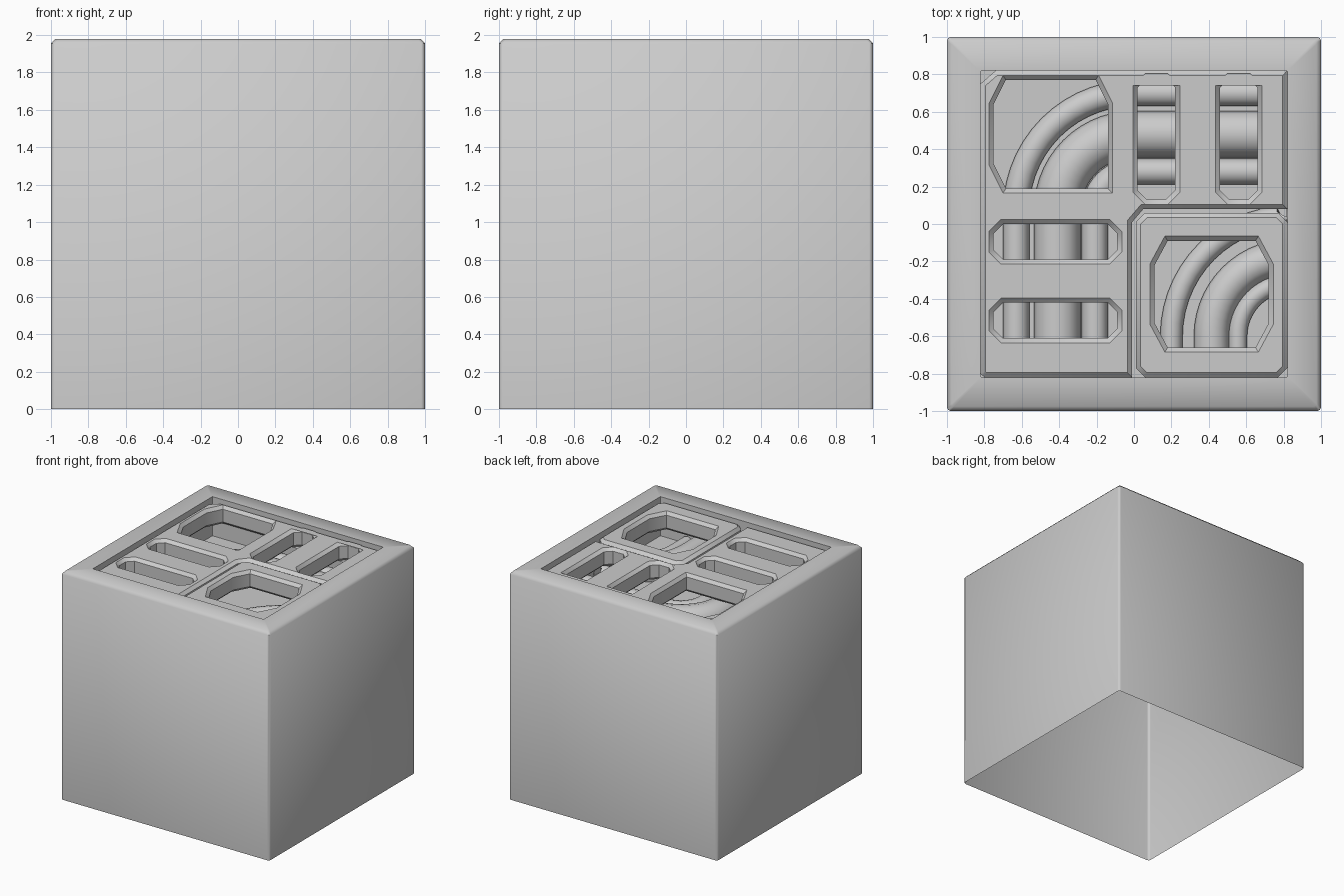
import bpy, bmesh, math

old = bpy.data.objects.get("Cube")
if old:
    bpy.data.objects.remove(old, do_unlink=True)

COLOUR = (0.6, 0.6, 0.6, 1)
grey = bpy.data.materials.new("plain_grey")
grey.use_nodes = True
grey.diffuse_color = COLOUR
grey.node_tree.nodes["Principled BSDF"].inputs["Base Color"].default_value = COLOUR

TOP, PLATE_TOP, FLOOR, RIM = 1.98, 1.95, 1.64, 0.82


def finish(obj, angle):
    bpy.ops.object.select_all(action='DESELECT')
    obj.select_set(True)
    bpy.context.view_layer.objects.active = obj
    if obj.type == 'CURVE':
        bpy.ops.object.convert(target='MESH')
        obj = bpy.context.object
    obj.data.materials.clear()
    obj.data.materials.append(grey)
    bpy.ops.object.shade_smooth_by_angle(angle=math.radians(angle))


def chamfered(x0, x1, y0, y1, cx, cy, square=()):
    """Rectangle with cut corners; corners listed in square stay sharp."""
    pts = []
    corners = [(x0, y0, 1, 1), (x1, y0, -1, 1), (x1, y1, -1, -1), (x0, y1, 1, -1)]
    for i, (x, y, sx, sy) in enumerate(corners):
        pair = [(x, y + sy * cy), (x + sx * cx, y)]
        if i in square:
            pts.append((x, y))
        else:
            pts += pair if i % 2 == 0 else pair[::-1]
    return pts


def add_spline(curve, pts, cyclic=True):
    sp = curve.splines.new('POLY')
    sp.points.add(len(pts) - 1)
    for p, (x, y) in zip(sp.points, pts):
        p.co = (x, y, 0, 1)
    sp.use_cyclic_u = cyclic


def curve_object(name, z):
    curve = bpy.data.curves.new(name, 'CURVE')
    obj = bpy.data.objects.new(name, curve)
    obj.location.z = z
    bpy.context.collection.objects.link(obj)
    return obj


def plate(name, outline, holes, thick=0.16, bevel=0.025):
    obj = curve_object(name, PLATE_TOP - thick / 2)
    curve = obj.data
    curve.dimensions = '2D'
    curve.fill_mode = 'BOTH'
    curve.bevel_depth = bevel
    curve.bevel_resolution = 0
    curve.offset = -bevel
    curve.extrude = thick / 2 - bevel
    for pts in [outline] + holes:
        add_spline(curve, pts)
    finish(obj, 35)


def pipe(name, centre, bend, radius, tail_x, tail_y):
    """Quarter bend with a straight run to x = tail_x and another to y = tail_y."""
    cx, cy = centre
    obj = curve_object(name, FLOOR + 0.02)
    curve = obj.data
    curve.dimensions = '3D'
    curve.bevel_depth = radius
    curve.bevel_resolution = 4
    arc = [math.radians(90 + 90 * i / 14) for i in range(15)]
    pts = [(cx + bend * math.cos(a), cy + bend * math.sin(a)) for a in arc]
    add_spline(curve, [(tail_x, cy + bend)] + pts + [(cx - bend, tail_y)], False)
    finish(obj, 60)


# Open-bottomed case: walls, bevelled rim, sunken tray
bm = bmesh.new()
rings = []
for half, r, z in [(1, 0.02, 0), (1, 0.02, TOP - 0.025), (0.975, 0.015, TOP),
                   (RIM, 0.005, TOP), (RIM, 0.005, FLOOR)]:
    ring = []
    for k in range(4):
        for step in range(3):
            a = math.radians(90 * k + 45 * step)
            mid = math.radians(90 * k + 45)
            c = (half - r) * math.sqrt(2)
            ring.append(bm.verts.new((c * math.cos(mid) + r * math.cos(a),
                                      c * math.sin(mid) + r * math.sin(a), z)))
    rings.append(ring)
for low, high in zip(rings, rings[1:]):
    for i in range(len(low)):
        j = (i + 1) % len(low)
        bm.faces.new((low[i], low[j], high[j], high[i]))
bm.faces.new(rings[-1])
mesh = bpy.data.meshes.new("case")
bm.to_mesh(mesh)
bm.free()
case = bpy.data.objects.new("case", mesh)
bpy.context.collection.objects.link(case)
finish(case, 50)

# Corner-shaped cover with one large window and two pairs of slots
windows = [chamfered(-0.75, -0.14, 0.19, 0.77, 0.065, 0.13, square=(1,))]
for start in (0.02, 0.46):
    windows.append(chamfered(start, start + 0.2, 0.13, 0.78, 0.05, 0.05))
for start in (-0.19, -0.61):
    windows.append(chamfered(-0.75, -0.09, start, start + 0.19, 0.05, 0.05))
plate("corner_cover", [(-0.82, -0.8), (-0.8, -0.82), (-0.01, -0.82), (-0.01, 0.01), (0.05, 0.08),
                       (0.82, 0.08), (0.82, 0.82), (-0.74, 0.82), (-0.82, 0.75)], windows)

# Separate square cover with its own window
plate("square_cover", chamfered(0.01, 0.82, -0.82, 0.06, 0.05, 0.05),
      [chamfered(0.11, 0.72, -0.66, -0.09, 0.07, 0.13)])

# Bent pipes under the covers
for name, bend, radius in [("outer", 0.63, 0.07), ("middle", 0.41, 0.125), ("inner", 0.21, 0.07)]:
    pipe(name + "_long_pipe", (0, 0.07), bend, radius, 0.81, -0.81)
for name, bend, radius in [("outer", 0.64, 0.06), ("middle", 0.425, 0.095), ("inner", 0.285, 0.05)]:
    pipe(name + "_short_pipe", (0.84, -0.6), bend, radius, 0.815, -0.81)
